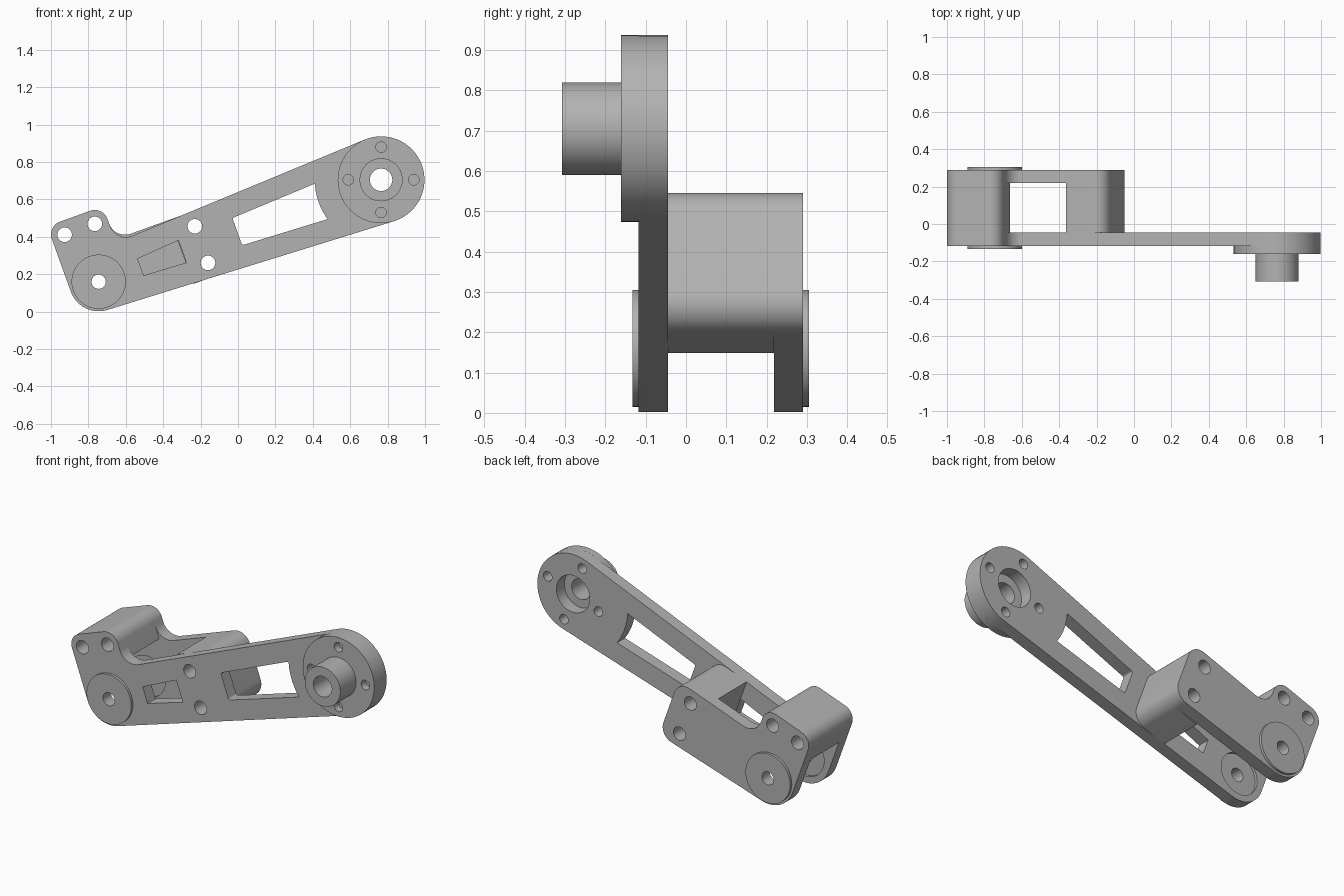
import bpy, bmesh
from math import radians, degrees, cos, sin, asin, atan2, hypot
from mathutils import Matrix

if "Cube" in bpy.data.objects:
    bpy.data.objects.remove(bpy.data.objects["Cube"])

metal = bpy.data.materials.new("plain_grey")
metal.use_nodes = True
GREY = (0.45, 0.45, 0.45, 1)
metal.diffuse_color = GREY
metal.node_tree.nodes["Principled BSDF"].inputs["Base Color"].default_value = GREY

# Link frame: origin at the fork pivot, u along the link, v across it
PX, PZ = -0.745, 0.16
DX, DZ = 1.51, 0.545
LENGTH, TILT = hypot(DX, DZ), atan2(DZ, DX)
R_PIVOT, R_END = 0.158, 0.232
TAPER = degrees(asin((R_END - R_PIVOT) / LENGTH))


def arc(u, v, r, a0, a1):
    """Points on an arc, angles in degrees; clockwise when a1 < a0."""
    n = max(1, int(abs(a1 - a0) / 6))
    angles = [radians(a0 + (a1 - a0) * i / n) for i in range(n + 1)]
    return [(u + r * cos(a), v + r * sin(a)) for a in angles]


def circle(u, v, r):
    return arc(u, v, r, 0, 360)[:-1]


def ring_of_holes(turn):
    spots = [radians(turn + 90 * k) for k in range(4)]
    return [circle(LENGTH + 0.175 * cos(a), 0.175 * sin(a), 0.028) for a in spots]


def plate(name, y0, y1, outline, holes=()):
    """Extrude an outline with holes from y0 to y1 in the tilted link frame."""
    curve = bpy.data.curves.new(name, "CURVE")
    curve.dimensions = "2D"
    curve.fill_mode = "BOTH"
    curve.extrude = (y1 - y0) / 2
    for loop in [outline, *holes]:
        spline = curve.splines.new("POLY")
        spline.points.add(len(loop) - 1)
        for point, (u, v) in zip(spline.points, loop):
            point.co = (u, v, 0, 1)
        spline.use_cyclic_u = True
    helper = bpy.data.objects.new(name + "_profile", curve)
    bpy.context.collection.objects.link(helper)
    graph = bpy.context.evaluated_depsgraph_get()
    mesh = bpy.data.meshes.new_from_object(helper.evaluated_get(graph))
    bpy.data.objects.remove(helper)

    bm = bmesh.new()
    bm.from_mesh(mesh)
    bmesh.ops.remove_doubles(bm, verts=bm.verts, dist=0.0002)
    bmesh.ops.recalc_face_normals(bm, faces=bm.faces)
    bm.to_mesh(mesh)
    bm.free()
    mesh.materials.clear()
    mesh.materials.append(metal)

    obj = bpy.data.objects.new(name, mesh)
    bpy.context.collection.objects.link(obj)
    obj.matrix_world = (Matrix.Translation((PX, (y0 + y1) / 2, PZ))
                        @ Matrix.Rotation(-TILT, 4, "Y")
                        @ Matrix.Rotation(radians(90), 4, "X"))
    bpy.ops.object.select_all(action="DESELECT")
    obj.select_set(True)
    bpy.context.view_layer.objects.active = obj
    bpy.ops.object.shade_smooth_by_angle(angle=radians(30))
    return obj


# Shared outline pieces
FILLET = 0.09
FU = R_PIVOT + FILLET
tower_top = arc(0.086, 0.30, 0.072, 0, 90) + arc(-0.086, 0.30, 0.072, 90, 180)
pivot_end = arc(0, 0, R_PIVOT, 180, 270 - TAPER)
tail_corners = arc(0.615, 0.103, 0.08, 0, 90)
fillet_v = (R_PIVOT + FILLET + FU * sin(radians(TAPER))) / cos(radians(TAPER))

arm_outline = (pivot_end + arc(LENGTH, 0, R_END, -90 - TAPER, 90 + TAPER)
               + arc(FU, fillet_v, FILLET, 270 + TAPER, 180) + tower_top)
cheek_outline = (pivot_end + arc(0.615, -0.103, 0.08, -90 - TAPER, 0) + tail_corners
                 + arc(FU, 0.183 + FILLET, FILLET, 270, 180) + tower_top)

# Bolt holes and windows
tower_holes = [circle(s * 0.086, 0.298, 0.039) for s in (-1, 1)]
tail_holes = [circle(0.584, s * 0.104, 0.039) for s in (-1, 1)]
bolts = tower_holes + tail_holes
pivot_hole = circle(0, 0, 0.038)
pivot_recess = circle(0, 0, 0.12)
big_window = (arc(0.80, 0.066, 0.012, 90, 180) + arc(0.80, -0.066, 0.012, 180, 270)
              + arc(LENGTH, 0, 0.355, 196.5, 163.5))
small_window = [(0.238, 0.045), (0.238, -0.05), (0.476, -0.063), (0.476, 0.063)]
arm_holes = bolts + [big_window, small_window, circle(LENGTH, 0, 0.108)] + ring_of_holes(0)

# Long front arm, with a shallow recess on its inner face
plate("front_arm", -0.118, -0.06, arm_outline, arm_holes + [pivot_hole])
plate("front_arm_inner", -0.06, -0.045, arm_outline, arm_holes + [pivot_recess])

# Short rear cheek of the fork
plate("rear_cheek", 0.233, 0.29, cheek_outline, bolts + [pivot_hole])
plate("rear_cheek_inner", 0.218, 0.233, cheek_outline, bolts + [pivot_recess])

# Spacer blocks between the two plates
plate("tower_spacer", -0.045, 0.218,
      [(-R_PIVOT, 0.2), (R_PIVOT, 0.2)] + tower_top, tower_holes)
plate("tail_spacer", -0.045, 0.218,
      [(0.472, 0.183), (0.472, -0.183)] + arc(0.615, -0.103, 0.08, -90, 0) + tail_corners,
      tail_holes)

# Raised pivot washers on the outer faces
for name, y0, y1 in (("front_washer", -0.133, -0.118), ("rear_washer", 0.29, 0.305)):
    plate(name, y0, y1, circle(0, 0, 0.145), [pivot_hole])

# Flange and hollow boss on the far end
bore = circle(LENGTH, 0, 0.06)
plate("end_flange", -0.161, -0.118, circle(LENGTH, 0, R_END),
      [bore] + ring_of_holes(-degrees(TILT)))
plate("end_boss", -0.308, -0.161, circle(LENGTH, 0, 0.115), [bore])
